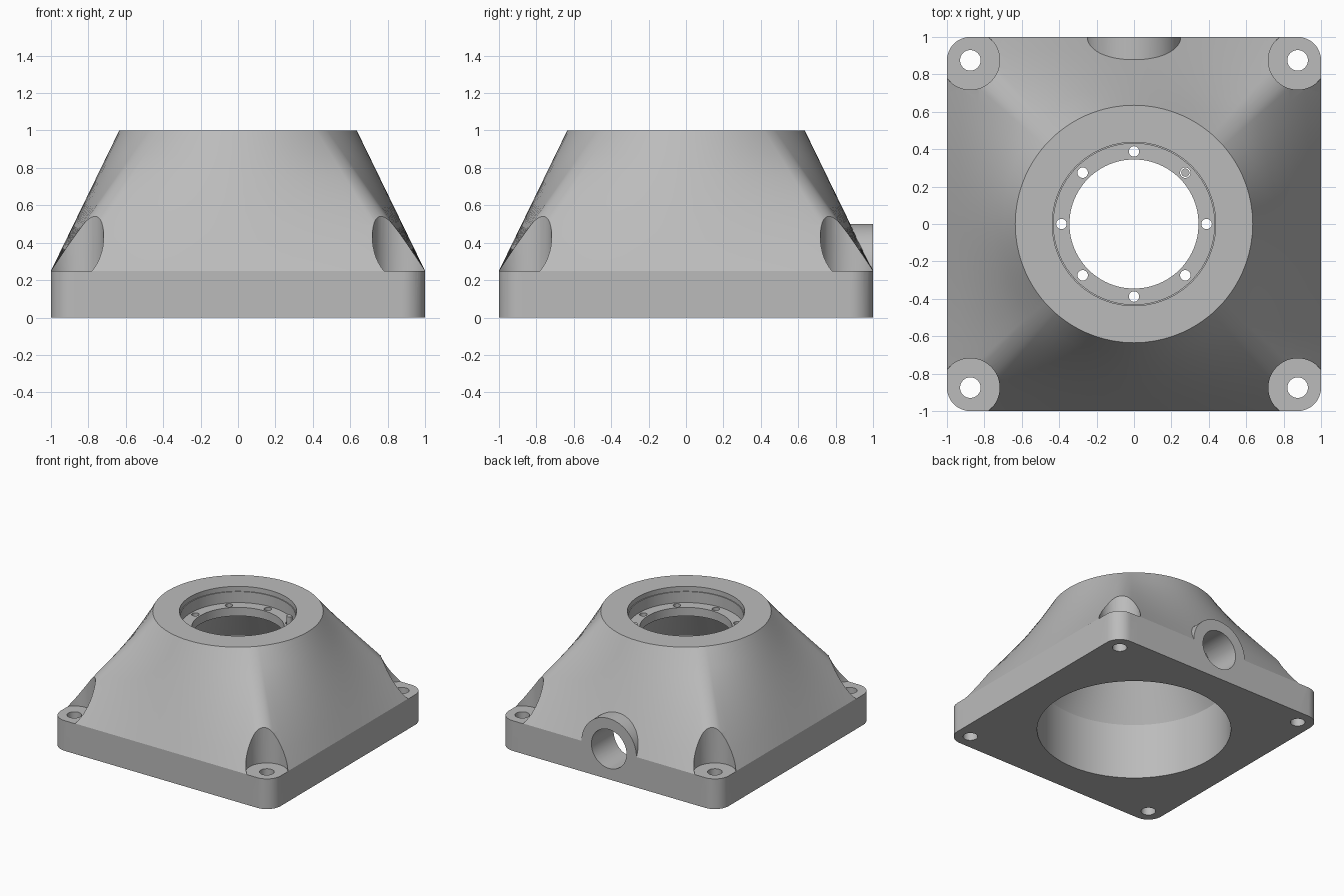
import bpy, bmesh, math
from mathutils import Matrix, Vector

cube = bpy.data.objects.get("Cube")
if cube:
    bpy.data.objects.remove(cube, do_unlink=True)

metal = bpy.data.materials.new("plain grey metal")
metal.use_nodes = True
GREY = (0.5, 0.5, 0.5, 1)
metal.diffuse_color = GREY
metal.node_tree.nodes["Principled BSDF"].inputs["Base Color"].default_value = GREY


def finish(name, bm):
    bmesh.ops.recalc_face_normals(bm, faces=bm.faces)
    mesh = bpy.data.meshes.new(name)
    bm.to_mesh(mesh)
    bm.free()
    obj = bpy.data.objects.new(name, mesh)
    bpy.context.collection.objects.link(obj)
    mesh.materials.append(metal)
    return obj


def loft(name, rings):
    """Skin closed rings of equal length and cap both ends."""
    bm = bmesh.new()
    loops = [[bm.verts.new(p) for p in ring] for ring in rings]
    n = len(loops[0])
    for a, b in zip(loops, loops[1:]):
        for i in range(n):
            j = (i + 1) % n
            bm.faces.new((a[i], a[j], b[j], b[i]))
    bm.faces.new(loops[0])
    bm.faces.new(loops[-1])
    return finish(name, bm)


def turned(name, profile, centre=(0, 0), seg=96):
    """Solid of revolution about a vertical axis from (radius, z) points."""
    angles = [math.tau * i / seg for i in range(seg)]
    return loft(name, [[(centre[0] + r * math.cos(a), centre[1] + r * math.sin(a), z)
                        for a in angles] for r, z in profile])


def combine(target, tool, operation="DIFFERENCE"):
    mod = target.modifiers.new(tool.name, "BOOLEAN")
    mod.operation = operation
    mod.solver = "EXACT"
    mod.object = tool
    bpy.context.view_layer.objects.active = target
    bpy.ops.object.modifier_apply(modifier=mod.name)
    bpy.data.objects.remove(tool, do_unlink=True)


# Rounded square outline of the base
HALF, CORNER, BASE_Z, TOP_R = 1.0, 0.125, 0.25, 0.635
inner = HALF - CORNER
outline = []
for quarter in range(4):
    turn = Matrix.Rotation(quarter * math.pi / 2, 2)
    side = [Vector((HALF, -inner + 2 * inner * i / 20)) for i in range(20)]
    arc = [Vector((inner + CORNER * math.cos(a), inner + CORNER * math.sin(a)))
           for a in (math.pi / 2 * i / 10 for i in range(10))]
    outline += [turn @ p for p in side + arc]

# Housing: square plinth blending into a round top
rings = [[(p.x, p.y, 0) for p in outline]]
LEVELS = 6
for k in range(LEVELS + 1):
    t = k / LEVELS
    ring = [p.lerp(p.normalized() * TOP_R, t) for p in outline]
    rings.append([(p.x, p.y, BASE_Z + (1 - BASE_Z) * t) for p in ring])
housing = loft("housing", rings)

# Round port boss on the back, upper half only
BOSS_R = 0.25
arch = [(BOSS_R * math.cos(math.pi * i / 40), BASE_Z + BOSS_R * math.sin(math.pi * i / 40))
        for i in range(41)]
arch += [(-BOSS_R, 0.1), (BOSS_R, 0.1)]
boss = loft("port_boss", [[(x, y, z) for x, z in arch] for y in (0.77, HALF)])
combine(housing, boss, "UNION")

# Stepped central bore with a conical chamber
bore = turned("bore", [(0.73, -0.1), (0.73, 0.46), (0.54, 0.8), (0.345, 0.8), (0.345, 0.87),
                       (0.43, 0.87), (0.43, 0.96), (0.437, 0.96), (0.437, 1.1)])
combine(housing, bore)

# Port hole through the back wall
hole_ring = [(0.16 * math.cos(math.tau * i / 48), BASE_Z + 0.16 * math.sin(math.tau * i / 48))
             for i in range(48)]
port = loft("port_hole", [[(x, y, z) for x, z in hole_ring] for y in (0.5, 1.1)])
combine(housing, port)

# Corner bolt pockets with through holes
for sx in (-1, 1):
    for sy in (-1, 1):
        pocket = turned("bolt_pocket", [(0.055, -0.1), (0.055, 0.248), (0.157, 0.248), (0.157, 0.9)],
                        (sx * inner, sy * inner), 48)
        combine(housing, pocket)

# Ring of small holes in the bearing shelf
SHELF_R = 0.388
for i in range(8):
    a = math.tau * i / 8
    combine(housing, turned("shelf_hole", [(0.028, 0.7), (0.028, 0.95)],
                            (SHELF_R * math.cos(a), SHELF_R * math.sin(a)), 24))

# Locating pin standing in one of the holes
pin_at = SHELF_R * math.cos(math.pi / 4)
pin = turned("locating_pin", [(0.022, 0.8), (0.022, 0.93)], (pin_at, pin_at), 24)

for obj in (housing, pin):
    bpy.ops.object.select_all(action="DESELECT")
    obj.select_set(True)
    bpy.context.view_layer.objects.active = obj
    bpy.ops.object.shade_smooth_by_angle(angle=math.radians(20))
